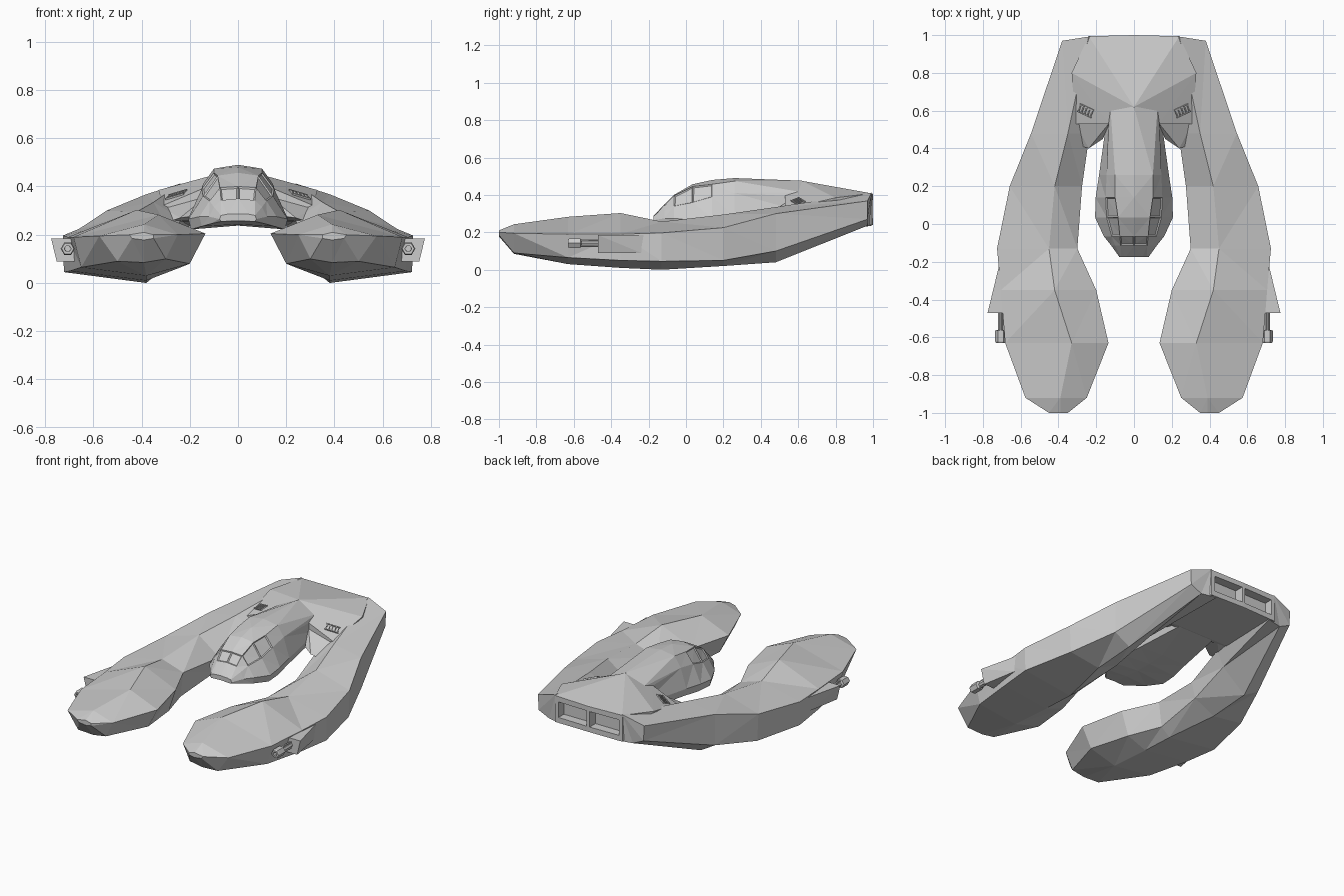
import bpy, bmesh, math
from mathutils import Vector, Matrix

if "Cube" in bpy.data.objects:
    bpy.data.objects.remove(bpy.data.objects["Cube"])

def finish(name, bm, mirror=False):
    bmesh.ops.recalc_face_normals(bm, faces=bm.faces)
    me = bpy.data.meshes.new(name)
    bm.to_mesh(me)
    bm.free()
    ob = bpy.data.objects.new(name, me)
    bpy.context.collection.objects.link(ob)
    if mirror:
        ob.modifiers.new("mirror", 'MIRROR').use_mirror_merge = False
    return ob

def loft(rings):
    """Skin a row of equal-length closed rings; returns bmesh and face grid."""
    bm = bmesh.new()
    vs = [[bm.verts.new(p) for p in r] for r in rings]
    n = len(rings[0])
    grid = [[bm.faces.new((a[i], a[(i + 1) % n], b[(i + 1) % n], b[i])) for i in range(n)]
            for a, b in zip(vs, vs[1:])]
    bm.faces.new(vs[0])
    bm.faces.new(vs[-1])
    return bm, grid

def hull(points):
    bm = bmesh.new()
    for p in points:
        bm.verts.new(p)
    bmesh.ops.convex_hull(bm, input=bm.verts)
    loose = [v for v in bm.verts if not v.link_faces]
    bmesh.ops.delete(bm, geom=loose, context='VERTS')
    return bm

def box(bm, size, mat):
    bmesh.ops.create_cube(bm, size=1, matrix=mat @ Matrix.Diagonal((*size, 1)))

# Curved side arms: y, then (x, z) of inner edge, ridge, outer edge, outer lower, keel, inner lower
ARM = [
    (-1.0, (.35, .20), (.39, .21), (.45, .20), (.44, .185), (.39, .178), (.35, .185)),
    (-.92, (.25, .20), (.39, .243), (.575, .195), (.50, .09), (.39, .085), (.30, .10)),
    (-.63, (.135, .205), (.33, .283), (.682, .19), (.65, .065), (.38, .03), (.20, .08)),
    (-.35, (.20, .21), (.42, .303), (.705, .19), (.695, .05), (.38, .01), (.25, .06)),
    (-.13, (.30, .21), (.45, .257), (.725, .197), (.722, .045), (.38, .0), (.32, .05)),
    (.20, (.275, .19), (.42, .295), (.658, .225), (.65, .05), (.44, .02), (.30, .09)),
    (.48, (.235, .265), (.35, .335), (.545, .30), (.545, .10), (.44, .04), (.28, .17)),
    (.97, (.20, .39), (.24, .412), (.38, .368), (.375, .27), (.30, .235), (.20, .235)),
]
rings = [[(x, s[0], z) for x, z in s[1:]] for s in ARM]
for i in (0, 1, 5):                       # sweep the inner rear corners back
    x, y, z = rings[-1][i]
    rings[-1][i] = (x, .992, z)
bm, _ = loft(rings)
bmesh.ops.triangulate(bm, faces=bm.faces)
arm = finish("side_arm", bm, True)

# Rear hub joining the arms
pts = [(0, .62, .475), (0, 1, .405), (0, 1, .24)]
for s in (-1, 1):
    pts += [(s * x, y, z) for x, y, z in
            [(.33, .80, .385), (.31, .53, .322), (.13, .53, .398), (.24, .994, .408),
             (.24, .994, .238), (.13, .53, .265), (.29, .57, .255)]]
hub = finish("rear_hub", hull(pts))

# Small webs where the hub meets the arms
finish("hub_root", hull([(.31, .535, .31), (.13, .535, .36), (.24, .40, .27), (.165, .45, .28),
                         (.30, .60, .26), (.13, .60, .265), (.30, .42, .25)]), True)

# Exhaust recesses cut into the back of the hub
bm = bmesh.new()
for s in (-1, 1):
    box(bm, (.205, .12, .10), Matrix.Translation((s * .113, 1.0, .323)))
cut = finish("exhaust_cutter", bm)
cut.hide_render = True
cut.hide_set(True)
for ob in (hub, arm):
    mod = ob.modifiers.new("exhausts", 'BOOLEAN')
    mod.operation = 'DIFFERENCE'
    mod.object = cut
    mod.solver = 'EXACT'

# Cockpit: y, then (x, z) of roof centre, roof edge, waist, chine, floor edge, floor centre
COCKPIT = [
    (-.175, (0, .287), (.045, .285), (.07, .28), (.077, .265), (.07, .255), (0, .258)),
    (-.115, (0, .35), (.07, .343), (.10, .315), (.12, .275), (.115, .245), (0, .25)),
    (-.065, (0, .40), (.075, .395), (.118, .34), (.16, .275), (.15, .235), (0, .243)),
    (.035, (0, .457), (.085, .445), (.145, .36), (.206, .265), (.195, .222), (0, .238)),
    (.14, (0, .48), (.10, .457), (.15, .39), (.203, .275), (.19, .225), (0, .238)),
    (.26, (0, .49), (.10, .474), (.145, .41), (.185, .285), (.17, .235), (0, .243)),
    (.62, (0, .476), (.125, .415), (.132, .39), (.135, .31), (.12, .26), (0, .26)),
]
rings = []
for y, *half in COCKPIT:
    rings.append([(x, y, z) for x, z in half] + [(-x, y, z) for x, z in half[-2:0:-1]])
bm, grid = loft(rings)
bmesh.ops.recalc_face_normals(bm, faces=bm.faces)
# Windscreen and side windows sunk into the canopy
panes = [grid[1][0], grid[1][9], grid[2][1], grid[2][8], grid[3][1], grid[3][8]]
bmesh.ops.inset_individual(bm, faces=panes, thickness=.008, depth=-.006)
bmesh.ops.triangulate(bm, faces=bm.faces)
finish("cockpit", bm)

# Louvred vents lying on the sloping hub top
normal = Vector((.355, -.22, .855)).normalized()
xa = Vector((1, .35, 0))
xa = (xa - normal * xa.dot(normal)).normalized()
ya = normal.cross(xa)
frame = Matrix((xa, ya, normal)).transposed().to_4x4()
frame.translation = (.255, .60, .364)
bm = bmesh.new()
for i in range(5):
    box(bm, (.006, .04, .014), frame @ Matrix.Translation((-.036 + i * .018, 0, 0)))
for d in (-.022, .022):
    box(bm, (.085, .005, .014), frame @ Matrix.Translation((0, d, 0)))
finish("hub_vents", bm, True)

# Wedge fairing behind each gun
finish("gun_mount", hull([(.66, -.47, .185), (.775, -.47, .185), (.752, -.47, .09), (.66, -.47, .09),
                          (.712, -.21, .185), (.712, -.24, .09), (.66, -.21, .185)]), True)

# Gun: revolved barrel with a hollow hexagonal muzzle
PROFILE = [(-.46, .014), (-.56, .014), (-.565, .029), (-.622, .029), (-.63, .025), (-.63, .014), (-.59, .013)]
rings = [[(.706 + r * math.cos(k * math.pi / 3), y, .142 + r * math.sin(k * math.pi / 3))
          for k in range(6)] for y, r in PROFILE]
bm, _ = loft(rings)
for z in (-.018, .018):
    box(bm, (.009, .10, .007), Matrix.Translation((.706, -.515, .142 + z)))
finish("side_gun", bm, True)
